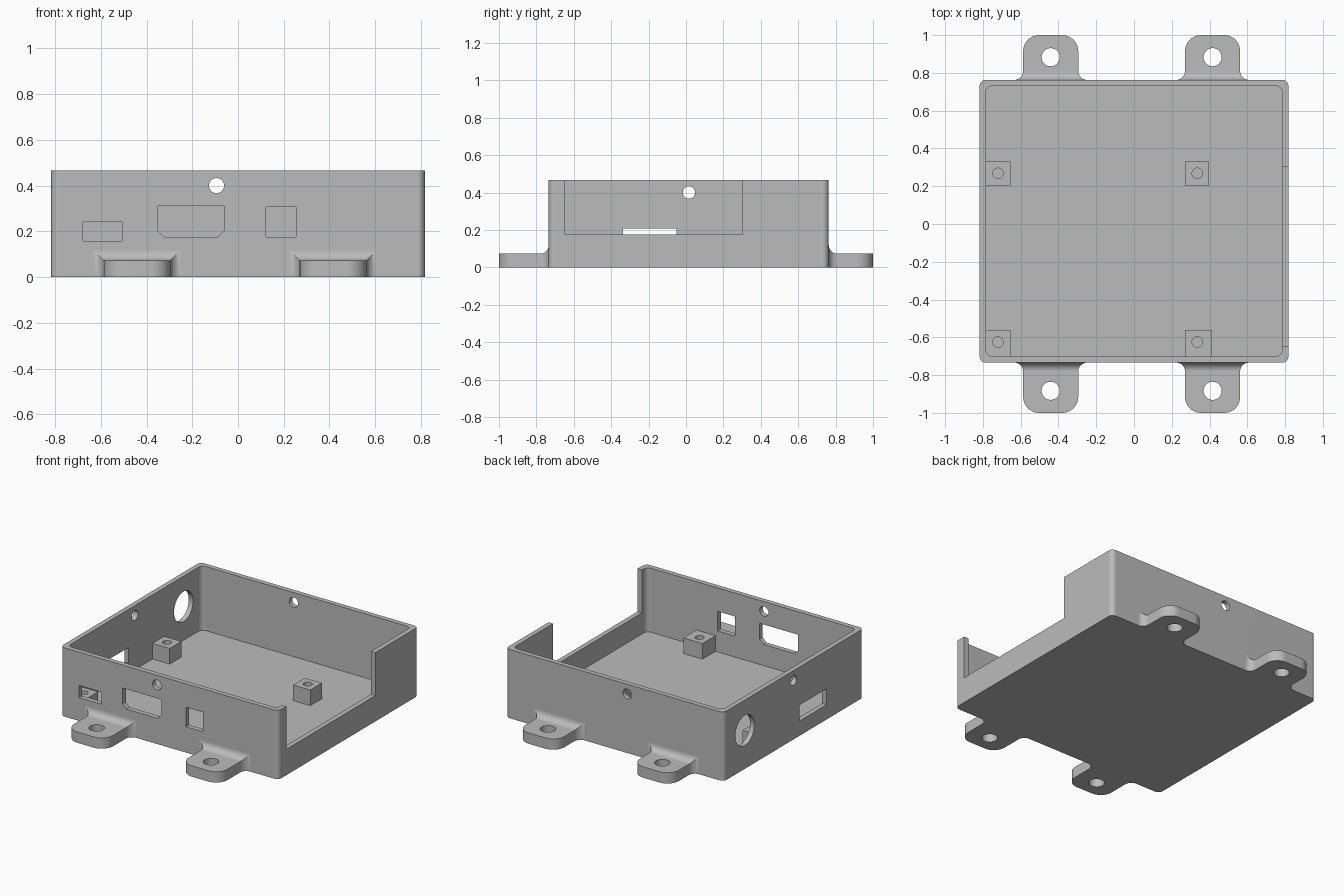
import bpy, bmesh, math

cube = bpy.data.objects.get("Cube")
if cube:
    bpy.data.objects.remove(cube, do_unlink=True)

grey = bpy.data.materials.new("grey plastic")
grey.use_nodes = True
COLOUR = (0.5, 0.5, 0.5, 1)
grey.diffuse_color = COLOUR
grey.node_tree.nodes["Principled BSDF"].inputs["Base Color"].default_value = COLOUR

# Main dimensions
LEFT, FRONT, BACK = 0.817, -0.734, 0.763
TOP, WALL, FLOOR = 0.466, 0.033, 0.032
SILL = 0.175


def finish(name, bm):
    bmesh.ops.recalc_face_normals(bm, faces=bm.faces)
    mesh = bpy.data.meshes.new(name)
    bm.to_mesh(mesh)
    bm.free()
    mesh.materials.append(grey)
    obj = bpy.data.objects.new(name, mesh)
    bpy.context.collection.objects.link(obj)
    return obj


def loft(name, rings):
    """Skin a list of equally sized point rings and cap both ends."""
    bm = bmesh.new()
    rows = [[bm.verts.new(p) for p in ring] for ring in rings]
    n = len(rows[0])
    for a, b in zip(rows, rows[1:]):
        for i in range(n):
            j = (i + 1) % n
            bm.faces.new((a[i], a[j], b[j], b[i]))
    bm.faces.new(rows[0])
    bm.faces.new(rows[-1])
    return finish(name, bm)


def prism(name, outline, axis, lo, hi):
    """Extrude a 2D outline along the named axis."""
    place = {"x": lambda u, v, w: (w, u, v),
             "y": lambda u, v, w: (u, w, v),
             "z": lambda u, v, w: (u, v, w)}[axis]
    return loft(name, [[place(u, v, w) for u, v in outline] for w in (lo, hi)])


def rect(u0, u1, v0, v1):
    return [(u0, v0), (u1, v0), (u1, v1), (u0, v1)]


def round_rect(u0, u1, v0, v1, r, steps=8):
    centres = [(u1 - r, v1 - r), (u0 + r, v1 - r), (u0 + r, v0 + r), (u1 - r, v0 + r)]
    return [(cu + r * math.cos((k + i / steps) * math.pi / 2),
             cv + r * math.sin((k + i / steps) * math.pi / 2))
            for k, (cu, cv) in enumerate(centres) for i in range(steps + 1)]


def circle(u, v, r, n=40):
    return [(u + r * math.cos(2 * math.pi * i / n), v + r * math.sin(2 * math.pi * i / n))
            for i in range(n)]


def cut(obj, outline, axis, lo, hi):
    """Subtract an extruded outline from the object."""
    cutter = prism("cutter", outline, axis, lo, hi)
    cutter.hide_render = True
    mod = obj.modifiers.new("cut", "BOOLEAN")
    mod.operation, mod.solver, mod.object = "DIFFERENCE", "EXACT", cutter
    bpy.context.view_layer.objects.active = obj
    bpy.ops.object.modifier_apply(modifier=mod.name)
    bpy.data.objects.remove(cutter, do_unlink=True)


def smooth(obj):
    bpy.ops.object.select_all(action="DESELECT")
    obj.select_set(True)
    bpy.context.view_layer.objects.active = obj
    bpy.ops.object.shade_smooth_by_angle(angle=math.radians(30))
    mod = obj.modifiers.new("flat walls", "WEIGHTED_NORMAL")
    mod.keep_sharp = True


# Open tray
tray = prism("tray", round_rect(-LEFT, LEFT, FRONT, BACK, 0.032), "z", 0, TOP)
cut(tray, round_rect(-LEFT + WALL, LEFT - WALL, FRONT + WALL, BACK - WALL, 0.032),
    "z", FLOOR, TOP + 0.1)

# Wide opening in the left wall
cut(tray, rect(-0.648, 0.303, SILL, TOP + 0.1), "x", 0.7, 0.9)

# Port windows in the front wall
ch = 0.028
wide_port = [(-0.35, 0.31), (-0.35, SILL + ch), (-0.35 + ch, SILL),
             (-0.06 - ch, SILL), (-0.06, SILL + ch), (-0.06, 0.31)]
for port in (rect(-0.677, -0.507, 0.158, 0.24), wide_port, rect(0.123, 0.253, SILL, 0.307)):
    cut(tray, port, "y", FRONT - 0.1, FRONT + 0.1)

# Slot, cable hole and lid screw hole in the right wall
for hole in (rect(-0.338, -0.05, 0.1, 0.208), circle(0.537, 0.26, 0.102), circle(0.016, 0.4, 0.033)):
    cut(tray, hole, "x", -0.9, -0.7)

# Lid screw hole through front and back walls
cut(tray, circle(-0.094, 0.4, 0.033), "y", -0.9, 0.9)
smooth(tray)

# Standoff posts with screw holes
POST_TOP = 0.138
posts = {"post_back_right": (-0.79, -0.655, 0.205, 0.33, -0.72, 0.268),
         "post_back_left": (0.27, 0.398, 0.205, 0.33, 0.335, 0.268),
         "post_front_right": (-0.79, -0.655, -0.706, -0.562, -0.72, -0.625),
         "post_front_left": (0.27, 0.413, -0.706, -0.562, 0.335, -0.625)}
for name, (x0, x1, y0, y1, hx, hy) in posts.items():
    post = prism(name, rect(x0, x1, y0, y1), "z", FLOOR - 0.005, POST_TOP)
    cut(post, circle(hx, hy, 0.028, 24), "z", FLOOR - 0.02, POST_TOP + 0.1)
    smooth(post)

# Mounting tabs: flared root, straight middle, rounded end
HALF, THICK, FLARE, ROUND, STEPS = 0.146, 0.073, 0.046, 0.085, 10


def tab(name, cx, wall, side):
    reach = 1 - abs(wall)
    profile = [(-0.01, FLARE)]
    for i in range(STEPS + 1):
        a = i / STEPS * math.pi / 2
        profile.append((FLARE * (1 - math.cos(a)), FLARE * (1 - math.sin(a))))
    sections = [(t, HALF + d, THICK + d) for t, d in profile]
    for i in range(STEPS + 1):
        a = i / STEPS * math.pi / 2
        sections.append((reach - ROUND * (1 - math.sin(a)),
                         HALF - ROUND * (1 - math.cos(a)), THICK))
    rings = [[(cx + u, wall + side * t, v) for u, v in rect(-w, w, 0, h)]
             for t, w, h in sections]
    obj = loft(name, rings)
    cut(obj, circle(cx, side * 0.883, 0.048), "z", -0.1, 0.2)
    smooth(obj)


for x_name, cx in (("right", -0.441), ("left", 0.416)):
    tab("tab_front_" + x_name, cx, FRONT, -1)
    tab("tab_back_" + x_name, cx, BACK, 1)
